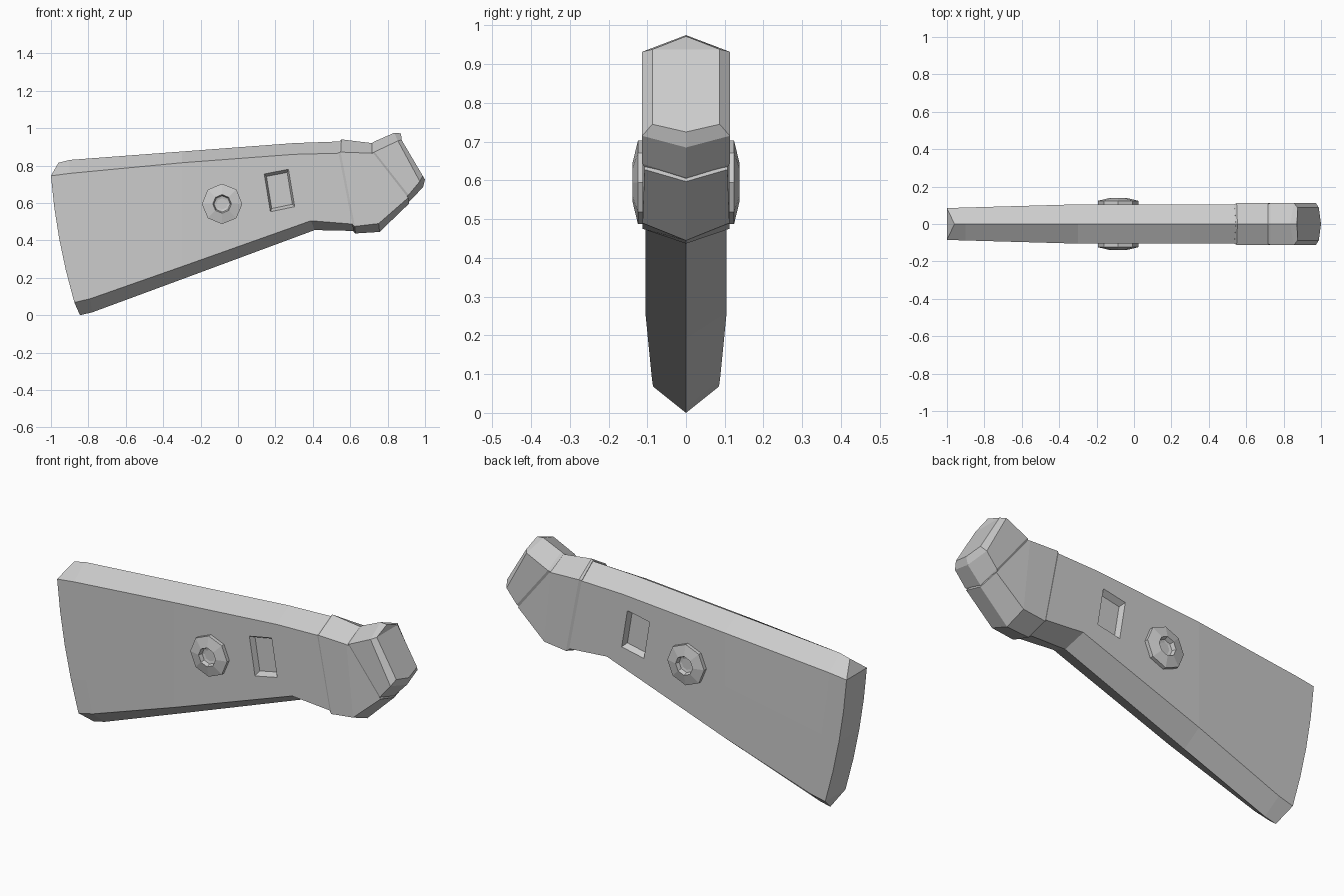
import bpy, bmesh, math

if "Cube" in bpy.data.objects:
    bpy.data.objects.remove(bpy.data.objects["Cube"], do_unlink=True)

grey = bpy.data.materials.new("light_grey")
grey.use_nodes = True
grey.diffuse_color = (0.6, 0.6, 0.6, 1)
grey.node_tree.nodes["Principled BSDF"].inputs["Base Color"].default_value = (0.6, 0.6, 0.6, 1)


def make_object(name, bm):
    bmesh.ops.recalc_face_normals(bm, faces=bm.faces)
    mesh = bpy.data.meshes.new(name)
    bm.to_mesh(mesh)
    bm.free()
    mesh.materials.append(grey)
    obj = bpy.data.objects.new(name, mesh)
    bpy.context.collection.objects.link(obj)
    return obj


def loft(name, sections, rows=1):
    """Join ridged sections: top ridge, top edge, bottom edge, bottom ridge, half width, bulge."""
    bm = bmesh.new()
    rings = []
    for ridge_top, top, bottom, ridge_bottom, width, bulge in sections:
        side = []
        for i in range(rows + 1):
            t = i / rows
            x = top[0] + (bottom[0] - top[0]) * t - bulge * 4 * t * (1 - t)
            side.append((x, top[1] + (bottom[1] - top[1]) * t))
        ring = [bm.verts.new((ridge_top[0], 0, ridge_top[1]))]
        ring += [bm.verts.new((x, -width, z)) for x, z in side]
        ring.append(bm.verts.new((ridge_bottom[0], 0, ridge_bottom[1])))
        ring += [bm.verts.new((x, width, z)) for x, z in reversed(side)]
        rings.append(ring)
    n = len(rings[0])
    for a, b in zip(rings, rings[1:]):
        for i in range(n):
            j = (i + 1) % n
            bm.faces.new((a[i], a[j], b[j], b[i]))
    # End caps are strips running from one side to the other
    for r in (rings[0], rings[-1]):
        bm.faces.new((r[0], r[1], r[-1]))
        for i in range(1, rows + 1):
            bm.faces.new((r[i], r[i + 1], r[n - i - 1], r[n - i]))
        bm.faces.new((r[rows + 1], r[rows + 2], r[rows + 3]))
    return make_object(name, bm)


def stack(name, loops):
    """Closed solid from a list of equal loops of points."""
    bm = bmesh.new()
    rings = [[bm.verts.new(p) for p in loop] for loop in loops]
    n = len(rings[0])
    for a, b in zip(rings, rings[1:]):
        for i in range(n):
            j = (i + 1) % n
            bm.faces.new((a[i], a[j], b[j], b[i]))
    bm.faces.new(rings[0])
    bm.faces.new(rings[-1])
    return make_object(name, bm)


# Main tapering body with a curved butt end
body = loft("body", [
    ((-0.96, 0.815), (-1.0, 0.745), (-0.875, 0.068), (-0.845, 0.0), 0.085, 0.018),
    ((-0.9, 0.83), (-0.9, 0.758), (-0.79, 0.088), (-0.78, 0.015), 0.088, 0.012),
    ((-0.3, 0.875), (-0.3, 0.815), (-0.3, 0.26), (-0.3, 0.192), 0.105, 0),
    ((0.3, 0.92), (0.3, 0.86), (0.39, 0.505), (0.41, 0.455), 0.105, 0),
    ((0.58, 0.93), (0.58, 0.867), (0.64, 0.485), (0.64, 0.45), 0.105, 0),
], rows=4)

# Raised collar at the neck
collar_end = ((0.715, 0.92), (0.713, 0.866), (0.752, 0.49), (0.757, 0.445), 0.112, 0)
loft("collar", [
    ((0.545, 0.932), (0.537, 0.868), (0.612, 0.482), (0.617, 0.445), 0.105, 0),
    ((0.553, 0.94), (0.549, 0.872), (0.625, 0.475), (0.628, 0.437), 0.112, 0),
    collar_end,
])

# Wedge that tilts the head
loft("neck_wedge", [
    collar_end,
    ((0.725, 0.917), (0.73, 0.862), (0.91, 0.628), (0.915, 0.597), 0.107, 0),
])

# Head block with bevelled rims
loft("head", [
    ((0.715, 0.92), (0.715, 0.866), (0.9, 0.632), (0.905, 0.598), 0.105, 0),
    ((0.73, 0.929), (0.73, 0.873), (0.912, 0.643), (0.917, 0.608), 0.113, 0),
    ((0.835, 0.975), (0.855, 0.932), (0.972, 0.715), (0.99, 0.685), 0.113, 0),
    ((0.872, 0.972), (0.874, 0.938), (0.988, 0.745), (1.0, 0.725), 0.087, 0),
])

# Tapered slot in each side
slot = [(0.14, 0.755), (0.27, 0.78), (0.303, 0.58), (0.173, 0.553)]
cx = sum(p[0] for p in slot) / 4
cz = sum(p[1] for p in slot) / 4
for side in (-1, 1):
    cutter = stack("slot_cutter", [
        [(cx + (x - cx) * k, side * y, cz + (z - cz) * k) for x, z in slot]
        for k, y in ((1.075, 0.12), (0.85, 0.075))])
    cutter.hide_render = True
    cut = body.modifiers.new("slot", "BOOLEAN")
    cut.object = cutter
    cut.operation = "DIFFERENCE"
    cut.solver = "EXACT"
    bpy.context.view_layer.objects.active = body
    bpy.ops.object.modifier_apply(modifier=cut.name)
    bpy.data.objects.remove(cutter, do_unlink=True)

# Eight-sided bolt with a socket on each side
for side, name in ((-1, "front_bolt"), (1, "back_bolt")):
    stack(name, [
        [(-0.085 + r * math.cos(i * math.pi / 4), side * y, 0.595 + r * math.sin(i * math.pi / 4))
         for i in range(8)]
        for r, y in ((0.108, 0.09), (0.108, 0.124), (0.05, 0.138), (0.043, 0.117), (0.03, 0.114))])
